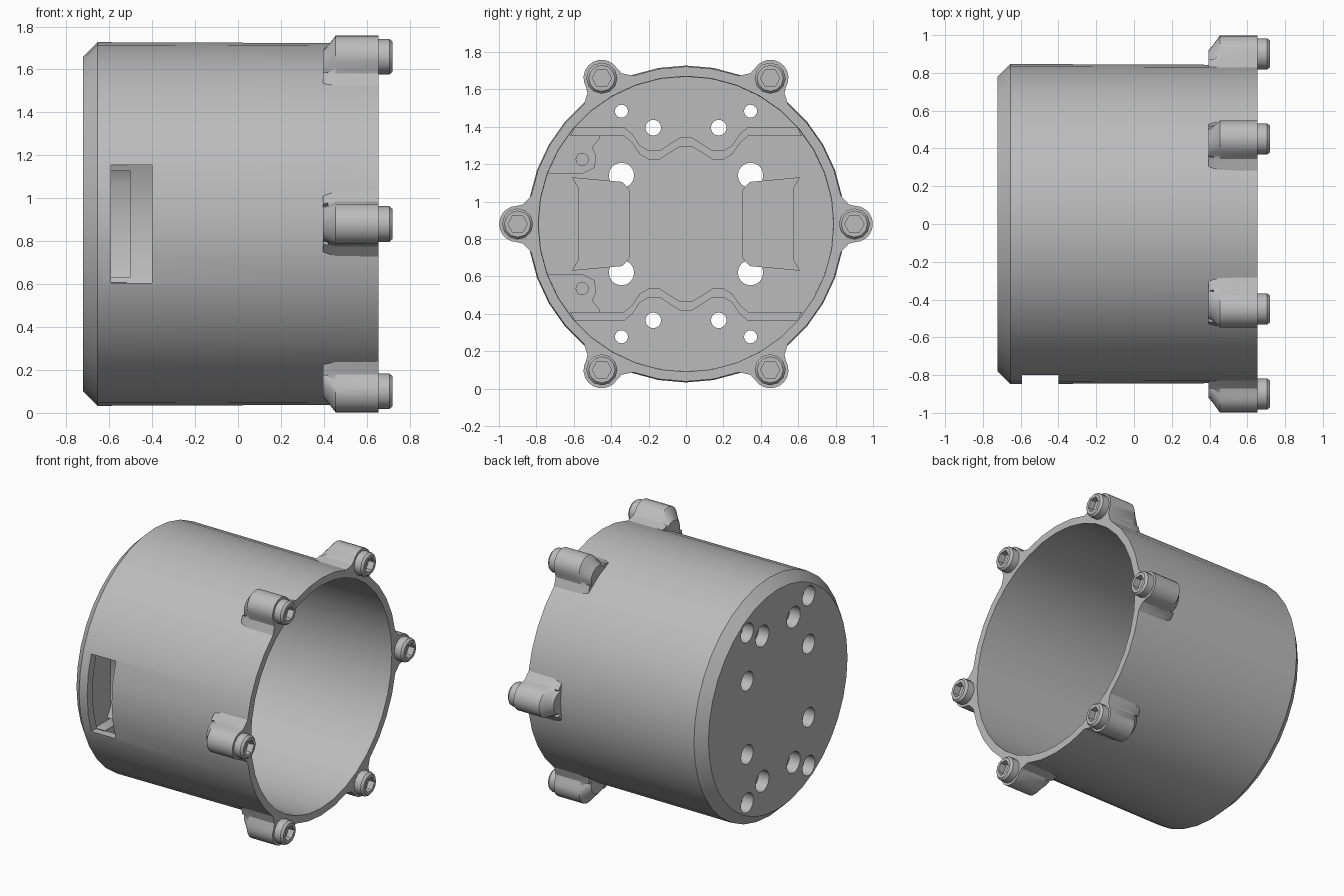
import bpy, bmesh, math
from math import sin, cos, pi

cube = bpy.data.objects.get("Cube")
if cube:
    bpy.data.objects.remove(cube, do_unlink=True)

CZ = 0.88          # height of the housing axis
FLOOR = -0.6       # inner face of the end plate

grey = bpy.data.materials.new("machined grey")
grey.use_nodes = True
grey.diffuse_color = (0.5, 0.5, 0.5, 1)
grey.node_tree.nodes["Principled BSDF"].inputs["Base Color"].default_value = (0.5, 0.5, 0.5, 1)


def loft(bm, rings):
    """Skin a list of (x, [(y, z), ...]) sections and cap both ends."""
    loops = [[bm.verts.new((x, y, z + CZ)) for y, z in poly] for x, poly in rings]
    n = len(loops[0])
    for a, b in zip(loops, loops[1:]):
        for i in range(n):
            j = (i + 1) % n
            bm.faces.new((a[i], a[j], b[j], b[i]))
    bm.faces.new(loops[0][::-1])
    bm.faces.new(loops[-1])


def circle(r, n, y=0, z=0, hexagon=False):
    """Ring of points; a hexagon pulls every other point onto its flats."""
    pts = []
    for i in range(n):
        k = r * (cos(pi / 6) if hexagon and i % 2 else 1)
        a = 2 * pi * i / n
        pts.append((y + k * cos(a), z + k * sin(a)))
    return pts


def finish(name, bm, angle=32):
    bmesh.ops.recalc_face_normals(bm, faces=bm.faces)
    me = bpy.data.meshes.new(name)
    bm.to_mesh(me)
    bm.free()
    me.materials.append(grey)
    ob = bpy.data.objects.new(name, me)
    bpy.context.collection.objects.link(ob)
    select(ob)
    bpy.ops.object.shade_smooth_by_angle(angle=math.radians(angle))
    return ob


def select(ob):
    bpy.ops.object.select_all(action='DESELECT')
    ob.select_set(True)
    bpy.context.view_layer.objects.active = ob


def cut(ob, cutter):
    mod = ob.modifiers.new("cut", 'BOOLEAN')
    mod.operation = 'DIFFERENCE'
    mod.solver = 'EXACT'
    mod.object = cutter
    select(ob)
    bpy.ops.object.modifier_apply(modifier=mod.name)


# Cup-shaped housing with a chamfered closed end
bm = bmesh.new()
profile = [(-0.722, 0.78), (-0.655, 0.847), (0.655, 0.842), (0.655, 0.79), (FLOOR, 0.787)]
loft(bm, [(x, circle(r, 36)) for x, r in profile])
housing = finish("housing", bm)

# Wavy raised shelves inside, each with a lower step along its edge
wave = [(0.62, 0.515), (0.33, 0.515), (0.29, 0.48), (0.25, 0.42), (0.2, 0.39), (0.14, 0.39),
        (0.08, 0.43), (0.03, 0.46)]
wave += [(-y, z) for y, z in wave[::-1]]
shelves = []
for side, label in ((1, "upper"), (-1, "lower")):
    for drop, top, part in ((0, -0.4, "shelf"), (0.045, -0.46, "shelf_step")):
        start = math.acos(0.62 / 0.81)
        arc = [(0.81 * cos(a), 0.81 * sin(a)) for a in
               (pi - start + (2 * start - pi) * i / 14 for i in range(1, 14))]
        poly = [(y, (z - drop) * side) for y, z in wave] + [(y, z * side) for y, z in arc]
        bm = bmesh.new()
        loft(bm, [(FLOOR - 0.01, poly), (top, poly)])
        shelves.append(finish(label + "_" + part, bm))

# Pads either side of the central recess
for side, label in ((1, "rear"), (-1, "front")):
    half = [(0.3, 0.18), (0.34, 0.225), (0.61, 0.25), (0.575, 0.19)]
    poly = [(y * side, z) for y, z in half] + [(y * side, -z) for y, z in half[::-1]]
    bm = bmesh.new()
    loft(bm, [(FLOOR - 0.01, poly), (-0.5, poly)])
    finish(label + "_pad", bm)

# Corner ledges with small studs beside the window
for side, label in ((1, "upper"), (-1, "lower")):
    poly = [(-0.75, 0.27), (-0.55, 0.27), (-0.49, 0.3), (-0.48, 0.36), (-0.5, 0.41),
            (-0.46, 0.46), (-0.46, 0.52), (-0.61, 0.52)]
    poly = [(y, z * side) for y, z in poly]
    bm = bmesh.new()
    loft(bm, [(FLOOR - 0.01, poly), (-0.52, poly)])
    stud = circle(0.035, 16, -0.555, 0.345 * side)
    loft(bm, [(-0.53, stud), (-0.505, stud)])
    finish(label + "_ledge", bm)

# Screw holes, counterbored from the closed end
bm = bmesh.new()
for sy in (1, -1):
    for sz in (1, -1):
        for y, z, wide, narrow in ((0.345, 0.26, 0.068, 0.068), (0.175, 0.515, 0.075, 0.042),
                                   (0.345, 0.603, 0.07, 0.035)):
            loft(bm, [(x, circle(r, 16, y * sy, z * sz)) for x, r in
                      ((-0.8, wide), (-0.64, wide), (-0.639, narrow), (-0.3, narrow))])
holes = finish("hole_cutter", bm)

# Rectangular window in the front wall
bm = bmesh.new()
opening = [(-1, -0.275), (-0.65, -0.275), (-0.65, 0.275), (-1, 0.275)]
loft(bm, [(-0.592, opening), (-0.4, opening)])
window = finish("window_cutter", bm)

cut(housing, window)
for ob in [housing] + shelves:
    cut(ob, holes)
    select(ob)
    bpy.ops.object.shade_smooth_by_angle(angle=math.radians(32))
for ob in (holes, window):
    bpy.data.objects.remove(ob, do_unlink=True)


def lug_outline(centre, r, base, a):
    """Rounded ear flaring into the housing wall, turned to angle a."""
    half = [(0.81, base), (0.845, base * 0.78), (0.87, max(base * 0.62, r))]
    head = [(centre + r * cos(t), r * sin(t)) for t in (pi / 2 - pi * i / 10 for i in range(11))]
    pts = half + head + [(p, -q) for p, q in half[::-1]]
    return [(p * cos(a) - q * sin(a), p * sin(a) + q * cos(a)) for p, q in pts]


# Six mounting lugs, each with a socket-head bolt
for i in range(6):
    a = i * pi / 3
    bm = bmesh.new()
    loft(bm, [(x, lug_outline(c, r, b, a)) for x, c, r, b in
              ((0.395, 0.84, 0.08, 0.15), (0.42, 0.865, 0.085, 0.16),
               (0.455, 0.902, 0.097, 0.17), (0.655, 0.902, 0.097, 0.17))])
    finish("lug_%d" % (i + 1), bm)
    bm = bmesh.new()
    head = [(0.645, 0.083, False), (0.705, 0.083, False), (0.72, 0.07, False),
            (0.72, 0.052, True), (0.675, 0.052, True)]
    loft(bm, [(x, circle(r, 12, 0.9 * cos(a), 0.9 * sin(a), hx)) for x, r, hx in head])
    finish("bolt_%d" % (i + 1), bm)
